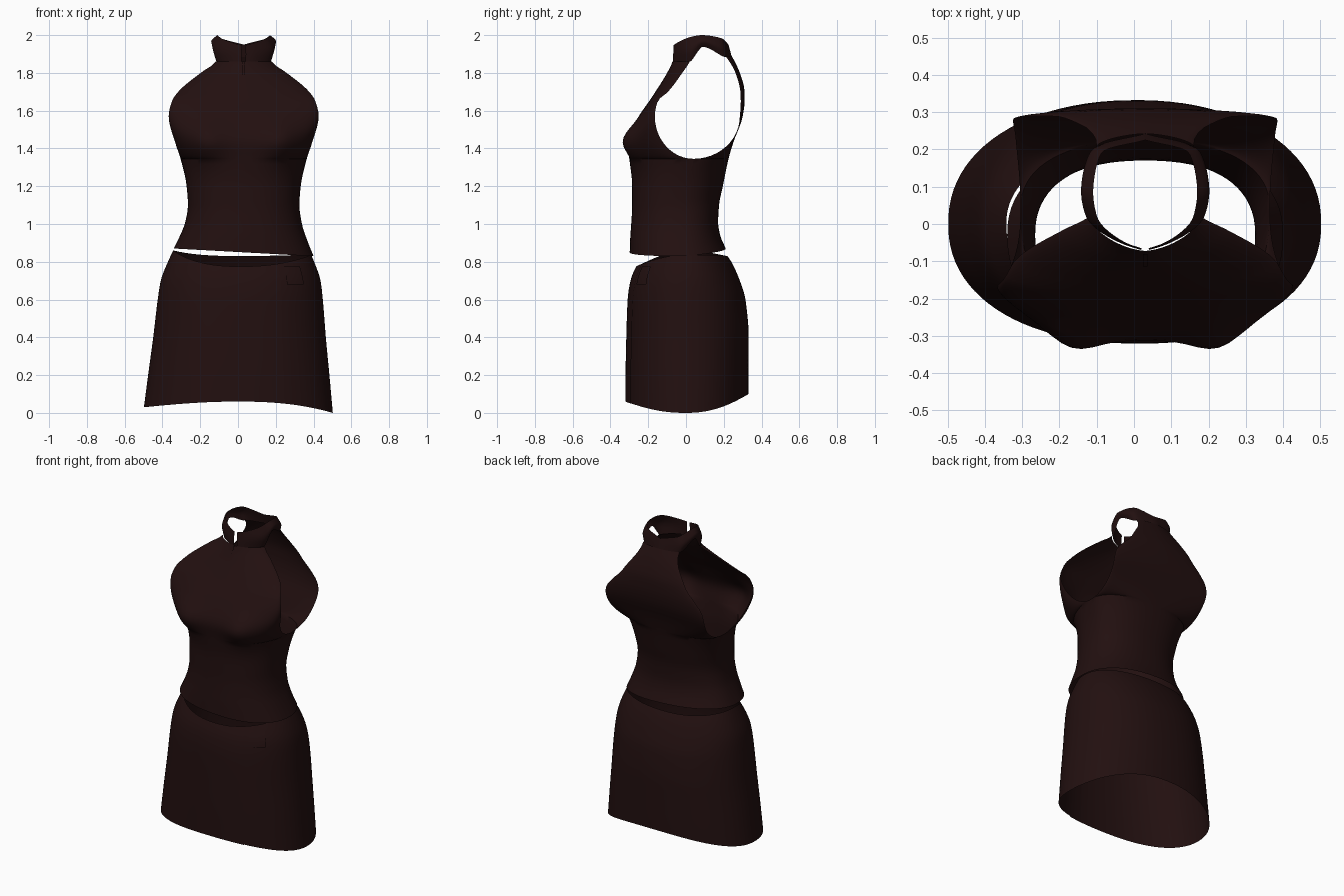
import bpy
import bmesh
import math

if "Cube" in bpy.data.objects:
    bpy.data.objects.remove(bpy.data.objects["Cube"], do_unlink=True)

cloth = bpy.data.materials.new("dark_maroon_cloth")
cloth.use_nodes = True
COLOUR = (0.016, 0.005, 0.005, 1)
cloth.diffuse_color = COLOUR
shader = cloth.node_tree.nodes["Principled BSDF"]
shader.inputs["Base Color"].default_value = COLOUR
shader.inputs["Roughness"].default_value = 0.9


# Helpers
def profile(rows, key):
    """Smooth interpolation of table columns without overshoot."""
    if key <= rows[0][0]:
        return rows[0][1:]
    if key >= rows[-1][0]:
        return rows[-1][1:]
    i = max(k for k in range(len(rows) - 1) if rows[k][0] <= key)
    step = rows[i + 1][0] - rows[i][0]
    t = (key - rows[i][0]) / step

    def slope(k, col):
        if k == 0 or k == len(rows) - 1:
            j = min(k, len(rows) - 2)
            return (rows[j + 1][col] - rows[j][col]) / (rows[j + 1][0] - rows[j][0])
        a = (rows[k][col] - rows[k - 1][col]) / (rows[k][0] - rows[k - 1][0])
        b = (rows[k + 1][col] - rows[k][col]) / (rows[k + 1][0] - rows[k][0])
        return 2 * a * b / (a + b) if a * b > 0 else 0

    result = []
    for col in range(1, len(rows[0])):
        p, q = rows[i][col], rows[i + 1][col]
        m, n = slope(i, col) * step, slope(i + 1, col) * step
        result.append(p + m * t + (3 * (q - p) - 2 * m - n) * t ** 2
                      + (2 * (p - q) + m + n) * t ** 3)
    return result


def power(value, exponent):
    return math.copysign(abs(value) ** exponent, value)


def spread(start, end, count):
    return [start + (end - start) * i / count for i in range(count + 1)]


def cloth_object(name, grids):
    """Turn grids of points into one welded, smooth cloth surface."""
    bm = bmesh.new()
    for grid in grids:
        verts = [[bm.verts.new(p) for p in row] for row in grid]
        for low, high in zip(verts, verts[1:]):
            for i in range(len(low) - 1):
                bm.faces.new((low[i], low[i + 1], high[i + 1], high[i]))
    bmesh.ops.remove_doubles(bm, verts=bm.verts, dist=0.0005)
    bmesh.ops.dissolve_degenerate(bm, edges=bm.edges, dist=0.0001)
    mesh = bpy.data.meshes.new(name)
    bm.to_mesh(mesh)
    bm.free()
    mesh.materials.append(cloth)
    obj = bpy.data.objects.new(name, mesh)
    bpy.context.collection.objects.link(obj)
    bpy.ops.object.select_all(action="DESELECT")
    obj.select_set(True)
    bpy.context.view_layer.objects.active = obj
    bpy.ops.object.shade_smooth_by_angle(angle=math.radians(50))
    return obj


# Sleeveless top: height, half width, front y, back y,
# front armhole y, back armhole y, width ratio of the back panel
TOP = [
    (0.85, 0.37, -0.298, 0.21, -0.03, -0.03, 1),
    (0.93, 0.335, -0.295, 0.18, -0.03, -0.03, 1),
    (1.0, 0.31, -0.29, 0.17, -0.03, -0.03, 1),
    (1.1, 0.295, -0.285, 0.175, -0.03, -0.03, 1),
    (1.2, 0.302, -0.285, 0.195, -0.01, -0.01, 1),
    (1.345, 0.334, -0.3, 0.225, 0.04, 0.04, 1),
    (1.43, 0.362, -0.312, 0.25, -0.1, 0.2, 0.96),
    (1.57, 0.397, -0.25, 0.3, -0.165, 0.285, 0.87),
    (1.65, 0.38, -0.195, 0.31, -0.15, 0.29, 0.74),
    (1.7, 0.347, -0.162, 0.31, -0.095, 0.288, 0.67),
    (1.8, 0.228, -0.1, 0.285, -0.02, 0.262, 0.72),
    (1.86, 0.148, -0.072, 0.258, 0.02, 0.23, 0.9),
    (1.89, 0.14, -0.068, 0.242, 0.03, 0.208, 0.93),
]
CENTRE = 0.03
ARM_LOW, ARM_MID = 1.345, 1.57


def top_point(z, s, front):
    """Point on the front or back panel; s runs from -1 to 1 across it."""
    half, y_front, y_back, edge_f, edge_b, ratio = profile(TOP, z)
    if ARM_LOW <= z <= ARM_MID:
        u = math.sqrt(max(0, 1 - ((ARM_MID - z) / (ARM_MID - ARM_LOW)) ** 2))
        edge_f, edge_b = 0.04 - 0.205 * u, 0.04 + 0.245 * u
    n = 2.3 - 0.7 * min(1, max(0, (z - 1.5) / 0.3))
    angle = s * math.pi / 2
    c = max(0, math.cos(angle))
    x = half * power(math.sin(angle), 2 / n)
    if front:
        y = edge_f + (y_front - edge_f) * c ** (2 / n)
        bust = 0.045 * math.exp(-((z - 1.43) / 0.1) ** 2)
        y -= bust * c ** 0.5 * math.exp(-((abs(x) - 0.2) / 0.09) ** 2)
    else:
        x *= ratio
        y = edge_b + (y_back - edge_b) * c ** (2 / n)
    # tilt the hem, fading out toward the waist
    tilt = min(1, max(0, (1.1 - z) / 0.25))
    z += tilt * (-0.055 * x + (0.02 * c if not front else 0))
    return x + CENTRE, y, z


heights = spread(0.85, ARM_LOW, 18)
heights += [ARM_LOW + (ARM_MID - ARM_LOW) * (1 - math.cos(a))
            for a in spread(0, math.pi / 2, 12)[1:]]
across = spread(-1, 1, 36)
panels = []
for is_front, neck in ((True, 1.86), (False, 1.89)):
    levels = heights + spread(ARM_MID, neck, 12)[1:]
    order = across if is_front else across[::-1]
    panels.append([[top_point(z, s, is_front) for s in order] for z in levels])
cloth_object("sleeveless_top", panels)

# Stand collar, open at the front: position, half width, y, lower z, upper z
COLLAR = [
    (0, 0.01, -0.07, 1.855, 1.947),
    (0.15, 0.055, -0.055, 1.857, 1.957),
    (0.4, 0.142, 0.018, 1.857, 1.988),
    (0.55, 0.155, 0.09, 1.938, 2.0),
    (0.8, 0.13, 0.205, 1.885, 1.982),
    (1, 0, 0.242, 1.885, 1.95),
]
FLARE = [(0, 1), (0.5, 1.11), (1, 0.9)]


def collar_point(u, v, side):
    x, y, low, high = profile(COLLAR, u)
    return (CENTRE + side * x * profile(FLARE, v)[0],
            y * (1 - 0.07 * v), low + (high - low) * v)


collar_halves = []
for side in (1, -1):
    path = spread(0, 1, 28)[::side]
    collar_halves.append([[collar_point(u, v, side) for u in path]
                          for v in spread(0, 1, 6)])
cloth_object("stand_collar", collar_halves)

# Zip pull below the collar opening
pull = []
for z in spread(1.79, 1.86, 4):
    x, y, level = top_point(z, 0, True)
    pull.append([(x + dx, y - 0.008, level) for dx in (-0.006, 0.006)])
cloth_object("zip_pull", [pull])

# Wrap skirt: height, half width, front y, back y
SKIRT = [
    (0, 0.502, -0.32, 0.33),
    (0.2, 0.48, -0.319, 0.332),
    (0.4, 0.457, -0.315, 0.332),
    (0.6, 0.437, -0.308, 0.315),
    (0.7, 0.423, -0.293, 0.285),
    (0.8, 0.387, -0.25, 0.24),
    (0.87, 0.355, -0.2, 0.19),
]


def skirt_point(angle, z, grow=1.0):
    half, y_front, y_back = profile(SKIRT, z)
    s, c = math.sin(angle), math.cos(angle)
    depth = y_front if c > 0 else y_back
    return (grow * half * power(s, 0.91) + 0.02 * z,
            grow * depth * abs(c) ** 0.91, z)


def skirt_limits(angle):
    s, c = math.sin(angle), math.cos(angle)
    low = c * c * (0.06 if c > 0 else 0.1) + (1 - c * c) * (0.015 - 0.015 * s)
    high = c * c * (0.775 if c > 0 else 0.83) + (1 - c * c) * (0.848 - 0.012 * s)
    return low, high


# The outer flap ends at SLIT, covering the start of the cloth beneath
SLIT = 0.475
end = SLIT + 2 * math.pi
skirt = []
for v in spread(0, 1, 24):
    row = []
    for angle in spread(SLIT - 0.2, end, 96):
        low, high = skirt_limits(angle)
        lift = min(1, max(0, 1 - (end - angle) / 0.6))
        row.append(skirt_point(angle, low + (high - low) * v, 1 + 0.015 * lift))
    skirt.append(row)
cloth_object("wrap_skirt", [skirt])

# Square waist tab beside the slit
tab = [[skirt_point(angle, z, 1.025) for angle in spread(0.56, 0.84, 6)]
       for z in spread(0.68, 0.775, 6)]
cloth_object("waist_tab", [tab])
